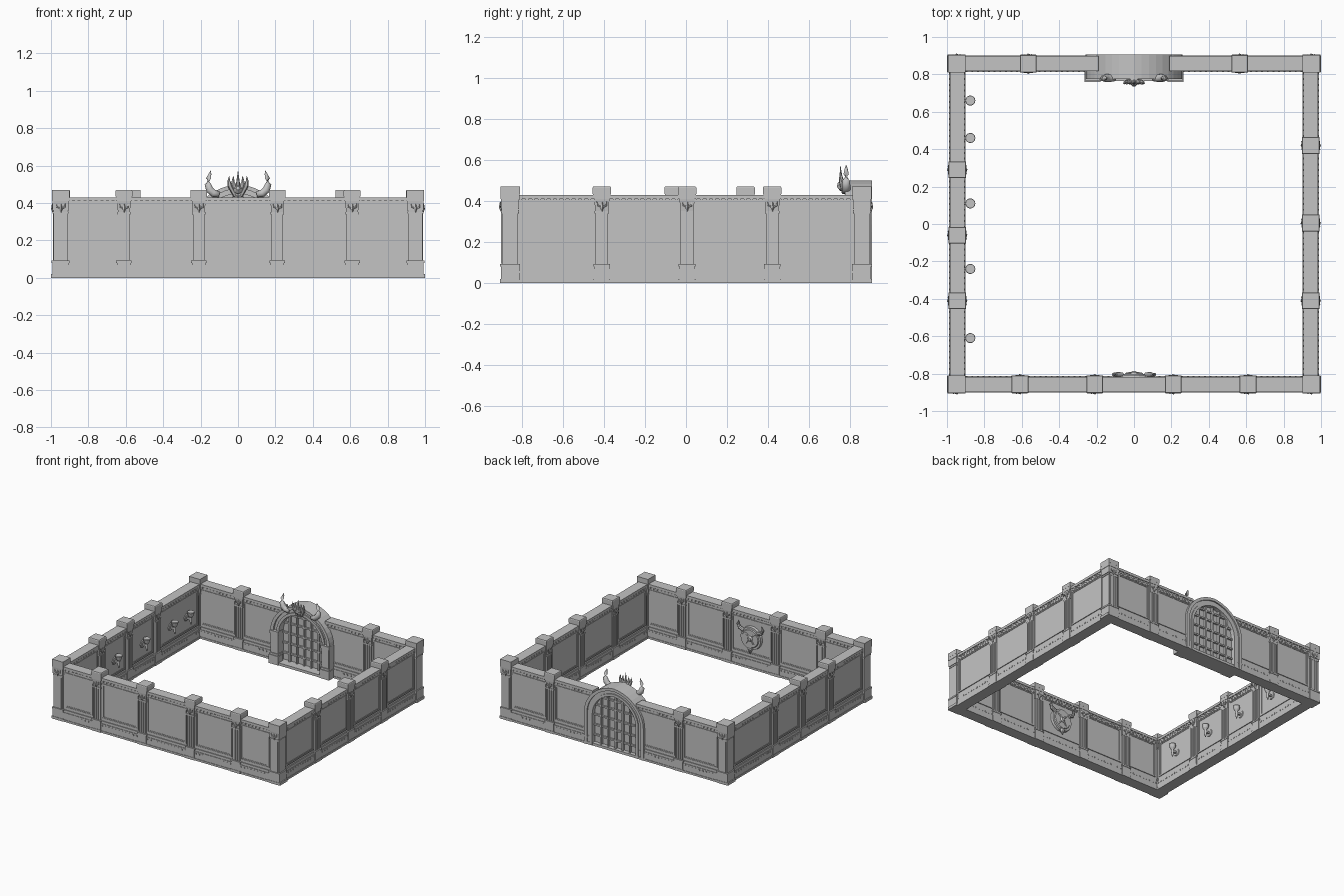
import bpy, bmesh, math
from mathutils import Matrix, Vector

if "Cube" in bpy.data.objects:
    bpy.data.objects.remove(bpy.data.objects["Cube"])

stone = bpy.data.materials.new("stone_grey")
stone.diffuse_color = (0.55, 0.55, 0.55, 1)
stone.use_nodes = True
stone.node_tree.nodes["Principled BSDF"].inputs["Base Color"].default_value = stone.diffuse_color


def finish(bm, name, mat=None, smooth=False):
    bmesh.ops.recalc_face_normals(bm, faces=bm.faces[:])
    if mat:
        bm.transform(mat)
    for f in bm.faces:
        f.smooth = smooth
    me = bpy.data.meshes.new(name)
    bm.to_mesh(me)
    bm.free()
    me.materials.append(stone)
    ob = bpy.data.objects.new(name, me)
    bpy.context.collection.objects.link(ob)
    return ob


def box(bm, x0, x1, y0, y1, z0, z1, grow=0.0):
    """Box; grow widens (or narrows) the top on every side."""
    lo = [(x0, y0), (x1, y0), (x1, y1), (x0, y1)]
    g = grow
    hi = [(x0 - g, y0 - g), (x1 + g, y0 - g), (x1 + g, y1 + g), (x0 - g, y1 + g)]
    a = [bm.verts.new((x, y, z0)) for x, y in lo]
    b = [bm.verts.new((x, y, z1)) for x, y in hi]
    bm.faces.new(a[::-1])
    bm.faces.new(b)
    for i in range(4):
        j = (i + 1) % 4
        bm.faces.new((a[i], a[j], b[j], b[i]))


def block(bm, u, hu, hv, z0, z1, grow=0.0):
    box(bm, u - hu, u + hu, -hv, hv, z0, z1, grow)


def tube(bm, pts, radii, n=8):
    """Tapered sweep along points."""
    pts = [Vector(p) for p in pts]
    rings = []
    for i, (p, r) in enumerate(zip(pts, radii)):
        d = pts[min(i + 1, len(pts) - 1)] - pts[max(i - 1, 0)]
        q = d.to_track_quat('Z', 'Y')
        rings.append([bm.verts.new(p + q @ Vector((r * math.cos(2 * math.pi * k / n),
                                                   r * math.sin(2 * math.pi * k / n), 0))) for k in range(n)])
    for a, b in zip(rings, rings[1:]):
        for k in range(n):
            bm.faces.new((a[k], a[(k + 1) % n], b[(k + 1) % n], b[k]))
    bm.faces.new(rings[0][::-1])
    bm.faces.new(rings[-1])


def pilaster(bm, u, sides):
    # pedestal
    block(bm, u, .041, .048, 0, .02)
    block(bm, u, .037, .045, .02, .08)
    block(bm, u, .041, .048, .08, .092)
    # fluted shaft
    block(bm, u, .031, .038, .09, .345)
    for s in sides:
        for k in range(4):
            c = u + (k - 1.5) * .017
            box(bm, c - .0045, c + .0045, *sorted((s * .03, s * .043)), .095, .34)
    # capital and cap stone
    block(bm, u, .035, .043, .34, .352)
    block(bm, u, .032, .04, .352, .41, .005)
    block(bm, u, .043, .047, .41, .435)
    block(bm, u, .045, .0475, .435, .465)
    block(bm, u, .045, .0475, .465, .47, -.003)
    # horned emblem
    for s in sides:
        tube(bm, [(u, s * .044, .35), (u, s * .045, .368), (u, s * .046, .395)], [.003, .01, .004], 5)
        for m in (-1, 1):
            tube(bm, [(u + m * .006, s * .045, .372), (u + m * .021, s * .046, .378),
                      (u + m * .024, s * .048, .398)], [.005, .005, .001], 5)


def wall(name, mat, spans, pillars, ends):
    # courses of the wall: half thickness, bottom, top
    bm = bmesh.new()
    for a, b in spans:
        for hv, z0, z1 in ((.03, 0, .43), (.044, 0, .015), (.04, .015, .07), (.036, .07, .09),
                           (.035, .388, .405), (.04, .41, .43)):
            box(bm, a, b, -hv, hv, z0, z1)
        # stud rows under the coping and on the base
        n = int((b - a) / .03)
        for i in range(n):
            u = a + (i + .5) * (b - a) / n
            block(bm, u, .007, .038, .395, .41)
            block(bm, u, .005, .0425, .05, .06)
    finish(bm, name + "_wall", mat)

    # raised panel frames in every bay, on both faces
    bm = bmesh.new()
    for a, b in spans:
        stops = [a] + [p for p in pillars if a < p < b] + [b]
        for i, (p, q) in enumerate(zip(stops, stops[1:])):
            l = p + (.04 if p in pillars else .015)
            r = q - (.04 if q in pillars else .015)
            for k, hv in ((0, .036), (.008, .033)):
                x0, x1, z0, z1, w = l + k, r - k, .108 + k, .386 - k, .008
                block(bm, (x0 + x1) / 2, (x1 - x0) / 2, hv, z0, z0 + w)
                block(bm, (x0 + x1) / 2, (x1 - x0) / 2, hv, z1 - w, z1)
                block(bm, x0 + w / 2, w / 2, hv, z0, z1)
                block(bm, x1 - w / 2, w / 2, hv, z0, z1)
    finish(bm, name + "_panel_frames", mat)

    bm = bmesh.new()
    for u in pillars:
        pilaster(bm, u, (1, -1))
    for u in ends:
        pilaster(bm, u, (1,))
    finish(bm, name + "_pilasters", mat)


def place(x, y, deg):
    return Matrix.Translation((x, y, 0)) @ Matrix.Rotation(math.radians(deg), 4, 'Z')


wall("front", place(0, -.857, 180), [(-.91, .91)], [-.61, -.21, .21, .61], [-.948, .948])
wall("back", place(0, .857, 0), [(-.91, -.19), (.19, .91)], [-.565, .565], [-.948, .948])
wall("right", place(.945, 0, -90), [(-.82, .82)], [-.42, -.005, .41], [])
wall("left", place(-.945, 0, 90), [(-.82, .82)], [-.41, -.06, .29], [])

# corner piers
for sx in (-1, 1):
    for sy in (-1, 1):
        bm = bmesh.new()
        for h, z0, z1 in ((.039, 0, .43), (.048, 0, .02), (.045, .02, .08), (.048, .08, .092),
                          (.043, .345, .355), (.044, .36, .41), (.047, .41, .435), (.0475, .435, .47)):
            block(bm, 0, h, h, z0, z1)
        box(bm, -.03, .052, -.045, .045, 0, .02)
        finish(bm, "corner_pier", place(sx * .948, sy * .857, 0 if sx > 0 else 180))


# gate arch outlines
def outline(a, h, n=20):
    pts = [(a, 0)]
    for i in range(n + 1):
        t = math.pi * i / n
        x = a * math.cos(t)
        pts.append((x, .25 + h * (.93 * math.sin(t) + .07 * (1 - abs(x) / a))))
    return pts + [(-a, 0)]


def arch(bm, a, h, a2, h2, y0, y1):
    o, i = outline(a, h), outline(a2, h2)
    rows = [[bm.verts.new((x, y, z)) for x, z in p] for p, y in ((o, y0), (i, y0), (i, y1), (o, y1))]
    for k in range(len(o) - 1):
        for r in range(4):
            A, B = rows[r], rows[(r + 1) % 4]
            bm.faces.new((A[k], A[k + 1], B[k + 1], B[k]))
    for k in (0, -1):
        bm.faces.new([r[k] for r in rows])


bm = bmesh.new()
arch(bm, .26, .25, .19, .185, .79, .895)
arch(bm, .26, .25, .235, .228, .775, .905)
arch(bm, .212, .205, .19, .185, .78, .902)
finish(bm, "gate_arch")

bm = bmesh.new()
box(bm, -.265, .265, .765, .9, 0, .02)
for s in (-1, 1):
    x0, x1 = sorted((s * .18, s * .265))
    box(bm, x0, x1, .76, .82, 0, .07)
    box(bm, x0 + .005, x1 - .005, .765, .82, .07, .085)
    box(bm, x0 + .012, x1 - .012, .772, .82, .085, .235)
    box(bm, x0 + .005, x1 - .005, .765, .82, .235, .26)
finish(bm, "gate_jambs_and_step")

# door leaf and bars
bm = bmesh.new()
rows = [[bm.verts.new((x, y, z)) for x, z in outline(.195, .19)] for y in (.84, .868)]
for k in range(len(rows[0])):
    j = (k + 1) % len(rows[0])
    bm.faces.new((rows[0][k], rows[0][j], rows[1][j], rows[1][k]))
bm.faces.new(rows[0])
bm.faces.new(rows[1])
finish(bm, "gate_door")

bm = bmesh.new()
for k in range(-2, 3):
    x = k * .063
    top = .25 + .185 * math.sqrt(1 - (x / .19) ** 2)
    box(bm, x - .006, x + .006, .822, .886, .01, top)
for z in (.08, .16, .24, .32, .39):
    w = .19 if z <= .25 else .19 * math.sqrt(1 - ((z - .25) / .185) ** 2)
    box(bm, -w, w, .826, .882, z - .006, z + .006)
finish(bm, "gate_bars")

# horns and crest above the gate
bm = bmesh.new()
for s in (-1, 1):
    path = [(.10, .445), (.13, .452), (.152, .472), (.161, .5), (.158, .53), (.15, .555), (.145, .575)]
    tube(bm, [(s * x, .78, z) for x, z in path], [.016, .021, .021, .018, .013, .008, .001], 10)
finish(bm, "gate_horns", smooth=True)
bm = bmesh.new()
for s, x, z in ((0, 0, .57), (-1, -.025, .545), (1, .025, .545), (-1, -.047, .545), (1, .047, .545)):
    tube(bm, [(x * .3, .77, .44), (x * .9, .758, .492), (x * 1.05, .755, .515), (x, .752, z)],
         [.012, .013, .009, .001], 6)
tube(bm, [(0, .785, .47), (0, .755, .475), (0, .737, .48)], [.03, .026, .01], 8)
finish(bm, "gate_crest")

# round horned shield on the inside of the front wall
bm = bmesh.new()
c = .245
for r0, r1, y0, y1 in ((.092, .088, -.83, -.808), (.074, .068, -.81, -.801), (.022, .012, -.802, -.79)):
    tube(bm, [(0, y0, c), (0, y1, c)], [r0, r1], 20)
for s in (-1, 1):
    tube(bm, [(s * .06, -.807, c + .05), (s * .095, -.806, c + .065), (s * .108, -.805, c + .09),
              (s * .098, -.804, c + .125)], [.014, .014, .01, .001])
    tube(bm, [(s * .02, -.8, c + .025), (s * .045, -.8, c + .04)], [.009, .004], 6)
    tube(bm, [(s * .015, -.8, c - .02), (s * .035, -.8, c - .045)], [.008, .004], 6)
tube(bm, [(0, -.805, c - .08), (0, -.804, c - .12)], [.022, .003], 6)
finish(bm, "wall_shield")

# torch sconces on the inside of the left wall
for y in (.66, .46, .11, -.24, -.61):
    bm = bmesh.new()
    tube(bm, [(-.875, y, z) for z in (.18, .2, .235, .25, .275, .28)],
         [.004, .009, .01, .02, .027, .025], 14)
    tube(bm, [(-.916, y, .225), (-.909, y, .225)], [.03, .026], 8)
    box(bm, -.915, -.872, y - .007, y + .007, .215, .23)
    finish(bm, "torch_sconce")
